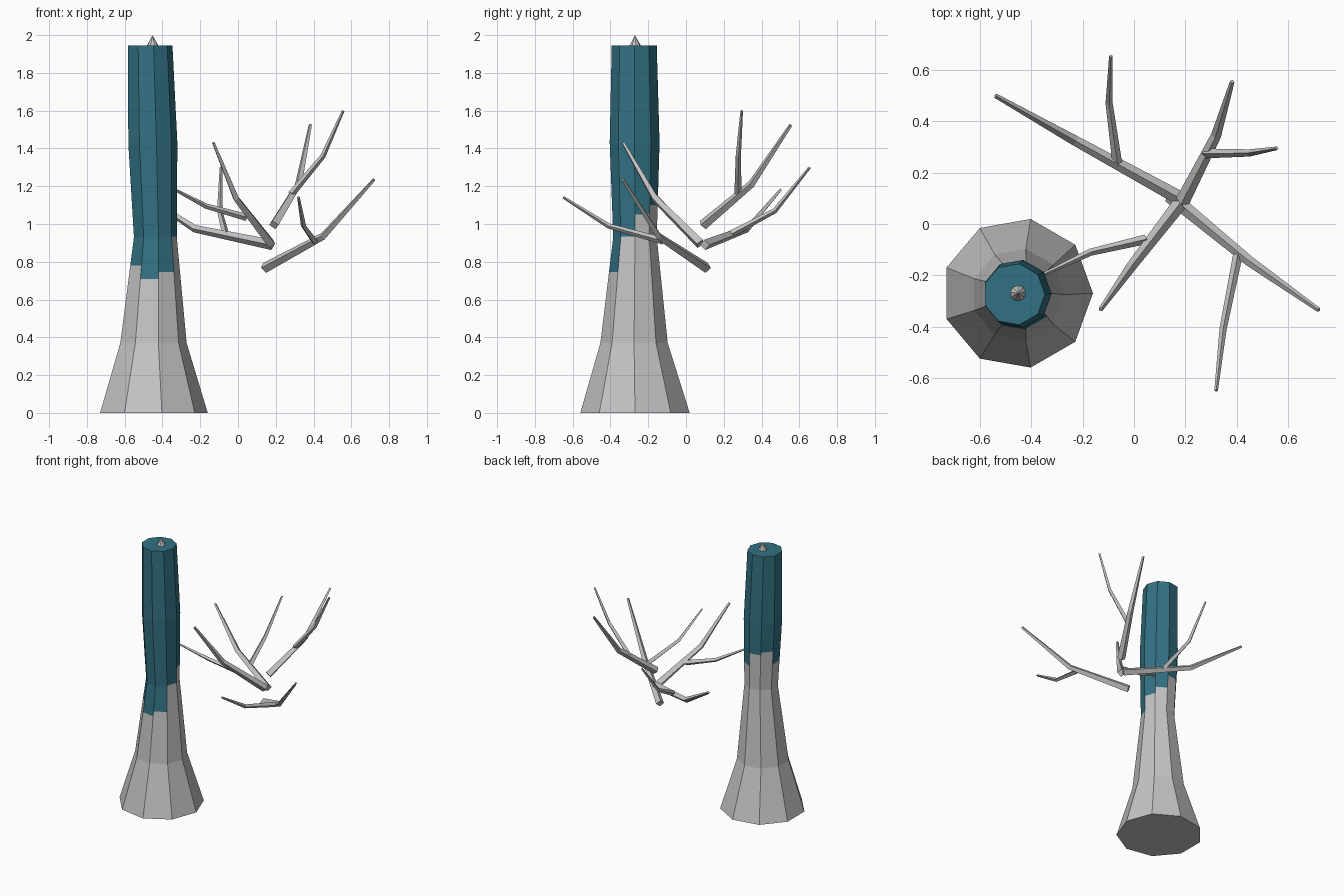
import bpy, bmesh, math
from mathutils import Vector

cube = bpy.data.objects.get("Cube")
if cube:
    bpy.data.objects.remove(cube, do_unlink=True)


def material(name, rgb):
    m = bpy.data.materials.new(name)
    m.use_nodes = True
    m.diffuse_color = (*rgb, 1)
    m.node_tree.nodes["Principled BSDF"].inputs["Base Color"].default_value = (*rgb, 1)
    return m


BARK = material("pale_grey_bark", (0.55, 0.55, 0.55))
TEAL = material("teal_covering", (0.032, 0.165, 0.225))
UP = Vector((0, 0, 1))


def loft(rings):
    """Skin a list of point rings; side faces carry their column number."""
    bm = bmesh.new()
    loops = [[bm.verts.new(p) for p in ring] for ring in rings]
    n = len(loops[0])
    for low, high in zip(loops, loops[1:]):
        for i in range(n):
            j = (i + 1) % n
            bm.faces.new((low[i], low[j], high[j], high[i])).material_index = i
    bm.faces.new(loops[0][::-1]).material_index = n
    bm.faces.new(loops[-1]).material_index = n + 1
    return bm


def finish(bm, name, mats):
    bmesh.ops.recalc_face_normals(bm, faces=bm.faces[:])
    mesh = bpy.data.meshes.new(name)
    bm.to_mesh(mesh)
    bm.free()
    obj = bpy.data.objects.new(name, mesh)
    for m in mats:
        mesh.materials.append(m)
    bpy.context.collection.objects.link(obj)
    return obj


def ring(center, radius, sides, u, v, turn=0.0):
    angles = [turn + math.tau * i / sides for i in range(sides)]
    return [center + radius * (math.cos(a) * u + math.sin(a) * v) for a in angles]


# Trunk: nine-sided, flared at the base, with the covering ending at a
# different height on every side
profile = [(-.454, -.27, 0, .294), (-.453, -.275, .37, .181), (-.441, -.27, .93, .117),
           (-.455, -.272, 1.43, .134), (-.468, -.274, 1.945, .121)]
X, Y = Vector((1, 0, 0)), Vector((0, 1, 0))
trunk = loft([ring(Vector((x, y, z)), r, 9, X, Y) for x, y, z, r in profile])
edge_heights = [1.05, 1.1, 1.2, 1.22, 1.12, .78, .71, .745, .935]
for column, height in enumerate(edge_heights):
    faces = [f for f in trunk.faces if f.material_index == column]
    edges = {e for f in faces for e in f.edges}
    verts = {v for f in faces for v in f.verts}
    bmesh.ops.bisect_plane(trunk, geom=faces + list(edges) + list(verts),
                           plane_co=(0, 0, height), plane_no=UP)
for f in trunk.faces:
    c = f.material_index
    covered = c == 10 or (c < 9 and f.calc_center_median().z > edge_heights[c])
    f.material_index = 1 if covered else 0
finish(trunk, "trunk", [BARK, TEAL])

# Small pointed tip on the trunk
tip = bmesh.new()
bmesh.ops.create_cone(tip, cap_ends=True, segments=9, radius1=.031, radius2=0, depth=.056)
bmesh.ops.translate(tip, verts=tip.verts[:], vec=(-.452, -.27, 1.972))
finish(tip, "trunk_tip", [BARK])


def branch(name, points, radii):
    """Tapered four-sided limb along a bent path."""
    pts = [Vector(p) for p in points]
    rings = []
    for i, p in enumerate(pts):
        before = (p - pts[max(i - 1, 0)]).normalized()
        after = (pts[min(i + 1, len(pts) - 1)] - p).normalized()
        t = (before + after).normalized()
        side = t.cross(UP).normalized()
        rings.append(ring(p, radii[i], 4, side, side.cross(t)))
    bm = loft(rings)
    for f in bm.faces:
        f.material_index = 0
    finish(bm, name, [BARK])


# Four main boughs, each with one offshoot
LIMB, TWIG = (.028, .02, .009), (.019, .014, .007)
branch("back_bough", [(.18, .1, .89), (-.23, .325, .975), (-.54, .5, 1.18)], LIMB)
branch("back_offshoot", [(-.065, .235, .945), (-.097, .47, 1.07), (-.09, .655, 1.3)], TWIG)
branch("low_bough", [(.14, .11, .767), (.45, -.145, .935), (.72, -.335, 1.235)], LIMB)
branch("low_offshoot", [(.405, -.12, .91), (.347, -.41, .99), (.32, -.65, 1.142)], TWIG)
branch("high_bough", [(.19, .09, .995), (.32, .345, 1.21), (.383, .555, 1.525)], LIMB)
branch("high_offshoot", [(.28, .275, 1.155), (.45, .277, 1.36), (.557, .295, 1.6)], TWIG)
branch("front_bough", [(.175, .075, .895), (-.01, -.165, 1.135), (-.13, -.333, 1.43)], LIMB)
branch("front_offshoot", [(.045, -.06, 1.035), (-.17, -.11, 1.095), (-.35, -.195, 1.19)], TWIG)
